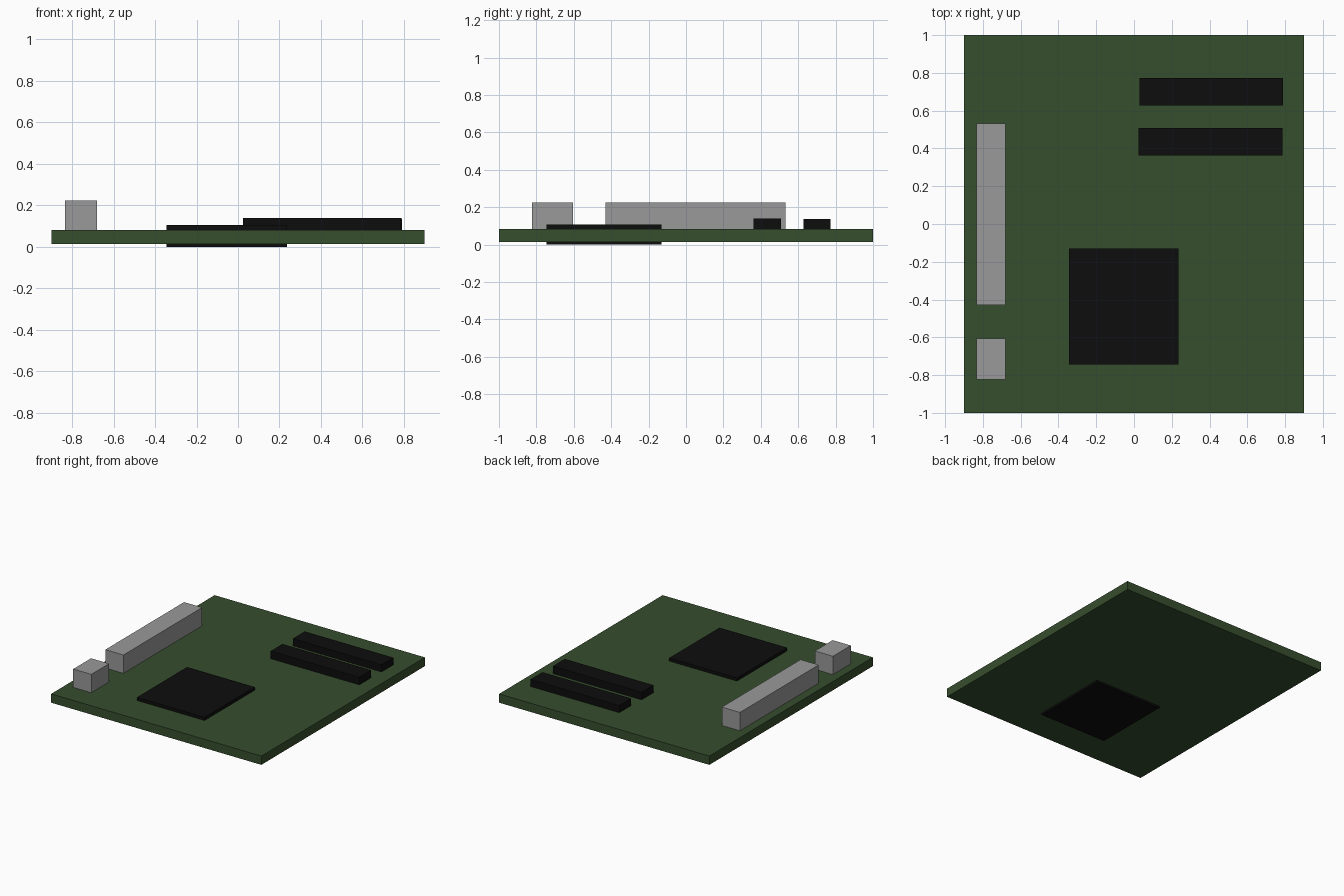
import bpy

cube = bpy.data.objects.get("Cube")
if cube:
    bpy.data.objects.remove(cube, do_unlink=True)


def make_material(name, colour):
    mat = bpy.data.materials.new(name)
    mat.use_nodes = True
    mat.diffuse_color = (*colour, 1)
    bsdf = mat.node_tree.nodes["Principled BSDF"]
    bsdf.inputs["Base Color"].default_value = (*colour, 1)
    return mat


def make_box(name, x, y, z, mat):
    """Box spanning the given (low, high) range on each axis."""
    spans = (x, y, z)
    bpy.ops.mesh.primitive_cube_add(size=1, location=[(a + b) / 2 for a, b in spans])
    obj = bpy.context.object
    obj.name = name
    obj.scale = [b - a for a, b in spans]
    bpy.ops.object.transform_apply(location=False, rotation=False, scale=True)
    obj.data.materials.append(mat)
    return obj


green = make_material("board green", (0.037, 0.077, 0.027))
black = make_material("chip black", (0.004, 0.004, 0.004))
grey = make_material("connector grey", (0.32, 0.32, 0.32))

BOARD_TOP = 0.082
PORT_X = (-0.835, -0.68)

# Circuit board
make_box("circuit_board", (-0.9, 0.9), (-1, 1), (0.014, BOARD_TOP), green)

# Processor, passing through the board
make_box("processor", (-0.345, 0.235), (-0.745, -0.13), (0, 0.106), black)

# Memory slots
make_box("rear_memory_slot", (0.03, 0.79), (0.627, 0.773), (BOARD_TOP, 0.137), black)
make_box("front_memory_slot", (0.025, 0.785), (0.362, 0.508), (BOARD_TOP, 0.14), black)

# Edge connectors
for name, y in (("long_connector", (-0.43, 0.533)), ("short_connector", (-0.823, -0.605))):
    make_box(name, PORT_X, y, (BOARD_TOP, 0.224), grey)
